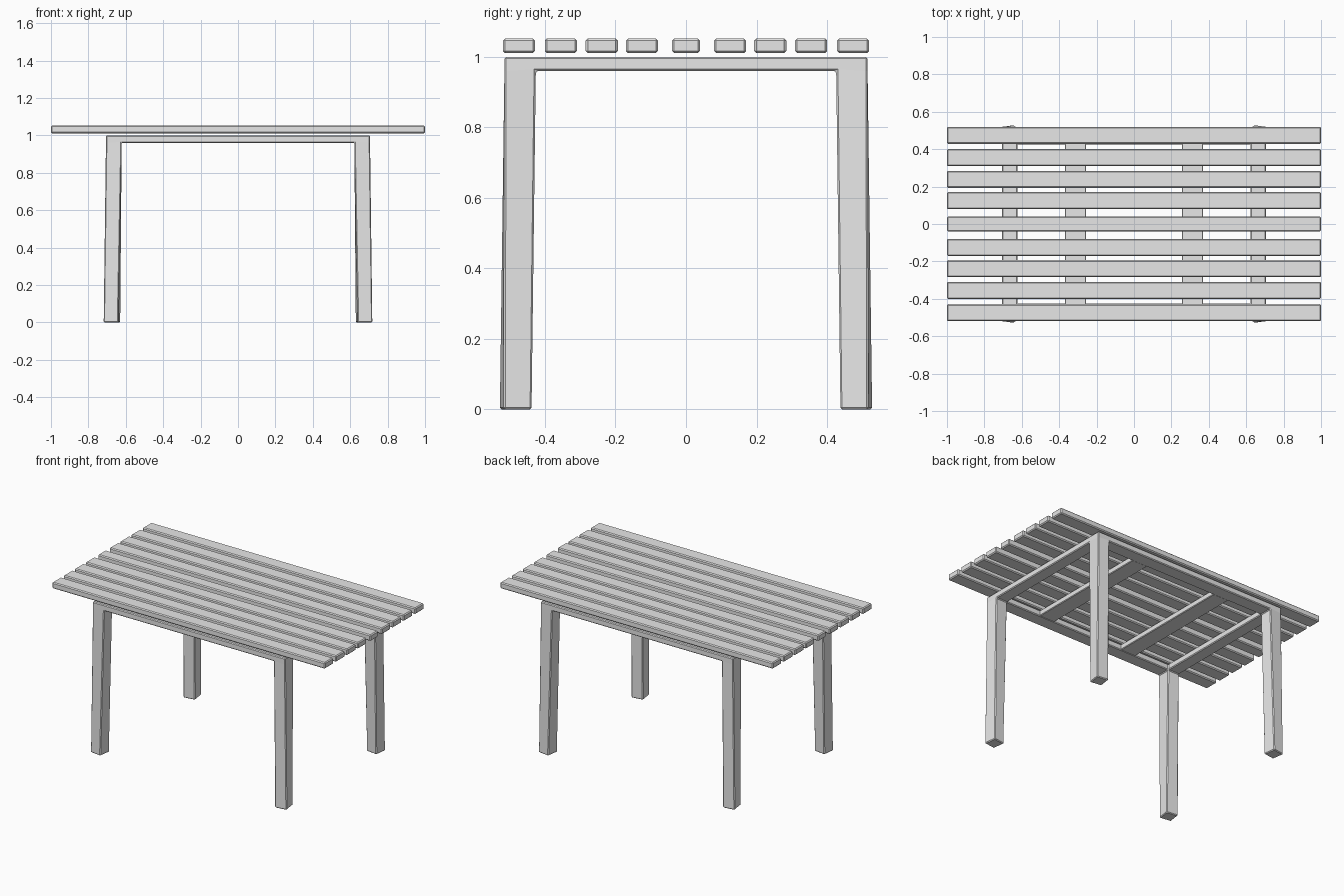
import bpy, bmesh, math
from mathutils import Matrix, Vector

if "Cube" in bpy.data.objects:
    bpy.data.objects.remove(bpy.data.objects["Cube"])

wood = bpy.data.materials.new("pale_grey_wood")
wood.diffuse_color = (0.8, 0.8, 0.8, 1)
wood.use_nodes = True
wood.node_tree.nodes["Principled BSDF"].inputs["Base Color"].default_value = wood.diffuse_color


def finish(name, bm, bevel):
    """Turn a bmesh into a named object with softened edges."""
    bmesh.ops.recalc_face_normals(bm, faces=bm.faces)
    mesh = bpy.data.meshes.new(name)
    bm.to_mesh(mesh)
    bm.free()
    mesh.materials.append(wood)
    obj = bpy.data.objects.new(name, mesh)
    bpy.context.collection.objects.link(obj)
    mod = obj.modifiers.new("soft_edges", "BEVEL")
    mod.width = bevel
    mod.segments = 1
    mod.limit_method = 'ANGLE'
    mod.angle_limit = math.radians(40)


def plank(name, x, y, z, bevel):
    """Box between (min, max) pairs on each axis."""
    bm = bmesh.new()
    bmesh.ops.create_cube(bm, size=1)
    for v in bm.verts:
        v.co = [(a + b) / 2 + c * (b - a) for (a, b), c in zip((x, y, z), v.co)]
    finish(name, bm, bevel)


# Tabletop slats, mirrored about the narrower centre slat
plank("centre_slat", (-1, 1), (-0.04, 0.04), (1.011, 1.052), 0.006)
for i, y in enumerate((0.125, 0.239, 0.355, 0.474)):
    for side, s in (("back", 1), ("front", -1)):
        plank(f"{side}_slat_{i + 1}", (-1, 1), (s * y - 0.0455, s * y + 0.0455),
              (1.011, 1.052), 0.006)

# Frame: a rectangular ring with the legs drawn down from its corners
OX, IX, OY, IY = 0.706, 0.622, 0.515, 0.426
bm = bmesh.new()
bmesh.ops.create_grid(bm, x_segments=3, y_segments=3, size=1)
for v in bm.verts:
    x, y = v.co.x, v.co.y
    v.co = (math.copysign(OX if abs(x) > 0.9 else IX, x),
            math.copysign(OY if abs(y) > 0.9 else IY, y), 1.0)
centre = min(bm.faces, key=lambda f: f.calc_center_median().xy.length)
bmesh.ops.delete(bm, geom=[centre], context='FACES_ONLY')
top = list(bm.faces)
ring = bmesh.ops.extrude_face_region(bm, geom=top, use_keep_orig=True)["geom"]
for v in ring:
    if isinstance(v, bmesh.types.BMVert):
        v.co.z = 0.96
corners = [f for f in ring if isinstance(f, bmesh.types.BMFace)
           and abs(f.calc_center_median().x) > IX
           and abs(f.calc_center_median().y) > IY]

# Legs splay outward and twist slightly toward the foot
for face in corners:
    c = face.calc_center_median()
    sx, sy = math.copysign(1, c.x), math.copysign(1, c.y)
    foot = bmesh.ops.extrude_discrete_faces(bm, faces=[face])["faces"][0]
    twist = Matrix.Rotation(math.radians(-8 * sx * sy), 3, 'Z')
    for v in foot.verts:
        d = twist @ Vector(((v.co.x - c.x) * 0.94, (v.co.y - c.y) * 0.91, 0))
        v.co = Vector((sx * 0.674, sy * 0.483, 0)) + d
bmesh.ops.remove_doubles(bm, verts=bm.verts, dist=0.0001)
finish("frame_and_legs", bm, 0.005)

# Cross braces under the slats
for side, s in (("left", -1), ("right", 1)):
    plank(f"{side}_brace", (s * 0.313 - 0.057, s * 0.313 + 0.057),
          (-IY - 0.005, IY + 0.005), (0.962, 0.998), 0.004)
